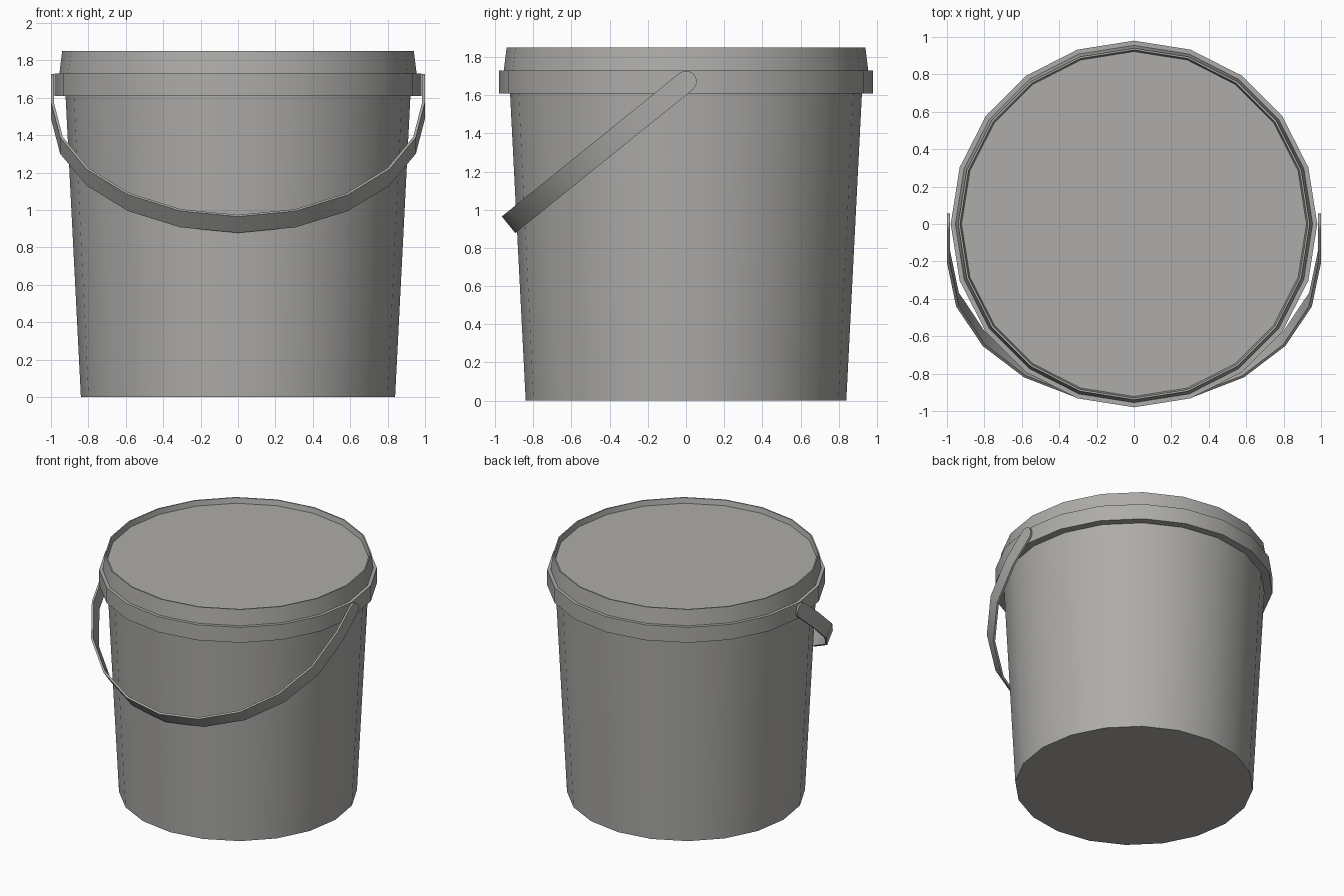
import bpy, bmesh, math
from mathutils import Vector

if "Cube" in bpy.data.objects:
    bpy.data.objects.remove(bpy.data.objects["Cube"])

SIDES = 20
grey = bpy.data.materials.new("warm grey plastic")
grey.diffuse_color = (0.42, 0.413, 0.398, 1)
grey.use_nodes = True
grey.node_tree.nodes["Principled BSDF"].inputs["Base Color"].default_value = grey.diffuse_color


def finish(bm, name):
    bmesh.ops.remove_doubles(bm, verts=bm.verts, dist=1e-4)
    bmesh.ops.recalc_face_normals(bm, faces=bm.faces)
    me = bpy.data.meshes.new(name)
    bm.to_mesh(me)
    bm.free()
    me.materials.append(grey)
    ob = bpy.data.objects.new(name, me)
    bpy.context.collection.objects.link(ob)
    bpy.ops.object.select_all(action='DESELECT')
    ob.select_set(True)
    bpy.context.view_layer.objects.active = ob
    bpy.ops.object.shade_smooth_by_angle(angle=math.radians(30))
    return ob


def lathe(name, profile, cap_first=False, cap_last=False):
    """Revolve (radius, height) points; faces wind outwards for a rising profile."""
    bm = bmesh.new()
    rings = []
    for r, z in profile:
        rings.append([bm.verts.new((r * math.cos(math.tau * i / SIDES),
                                    r * math.sin(math.tau * i / SIDES), z))
                      for i in range(SIDES)])
    for a, b in zip(rings, rings[1:]):
        for i in range(SIDES):
            j = (i + 1) % SIDES
            bm.faces.new((a[i], a[j], b[j], b[i]))
    if cap_first:
        bm.faces.new(rings[0][::-1])
    if cap_last:
        bm.faces.new(rings[-1])
    me = bpy.data.meshes.new(name)
    bm.to_mesh(me)
    bm.free()
    me.materials.append(grey)
    ob = bpy.data.objects.new(name, me)
    bpy.context.collection.objects.link(ob)
    bpy.ops.object.select_all(action='DESELECT')
    ob.select_set(True)
    bpy.context.view_layer.objects.active = ob
    bpy.ops.object.shade_smooth_by_angle(angle=math.radians(30))


# Tapered bucket wall with closed bottom
lathe("bucket_body", [(0.84, 0), (0.922, 1.61)], cap_first=True)
# Collar below the lid
lathe("collar", [(0.922, 1.61), (0.98, 1.61), (0.98, 1.73), (0.955, 1.73)])
# Lid with raised rim and sunken disc
lathe("lid", [(0.955, 1.73), (0.94, 1.85), (0.93, 1.85), (0.922, 1.81)], cap_last=True)

# Handle: flat strap, hanging forward in a tilted plane, rounded at both pivots
PIVOT = Vector((0, 0, 1.672))
DOWN = Vector((0, -0.778, -0.628))
WIDE = Vector((0, -0.628, 0.778))
HALF, THICK = 0.056, 0.015

# stations: (outer x, outer s, inner x, inner s, half width)
half = []
for i in range(6):
    a = math.radians(90 - 18 * i)
    s = -HALF * math.sin(a)
    half.append((1, s, 1 - THICK, s, HALF * math.cos(a)))
for k in range(5, -1, -1):
    sn, cs = math.sin(math.radians(18 * k)), math.cos(math.radians(18 * k))
    half.append((sn, 0.22 + 0.975 * cs,
                 (1 - THICK) * sn, 0.22 + (0.975 - THICK) * cs, HALF))
path = half + [(-xo, so, -xi, si, w) for xo, so, xi, si, w in half[-2::-1]]

bm = bmesh.new()
sections = []
for xo, so, xi, si, w in path:
    w = max(w, 0.002)
    sections.append([bm.verts.new(PIVOT + Vector((x, 0, 0)) + DOWN * s + WIDE * v)
                     for x, s, v in ((xo, so, w), (xo, so, -w), (xi, si, -w), (xi, si, w))])
for a, b in zip(sections, sections[1:]):
    for i in range(4):
        j = (i + 1) % 4
        bm.faces.new((a[i], a[j], b[j], b[i]))
bm.faces.new(sections[0])
bm.faces.new(sections[-1][::-1])
finish(bm, "handle")
